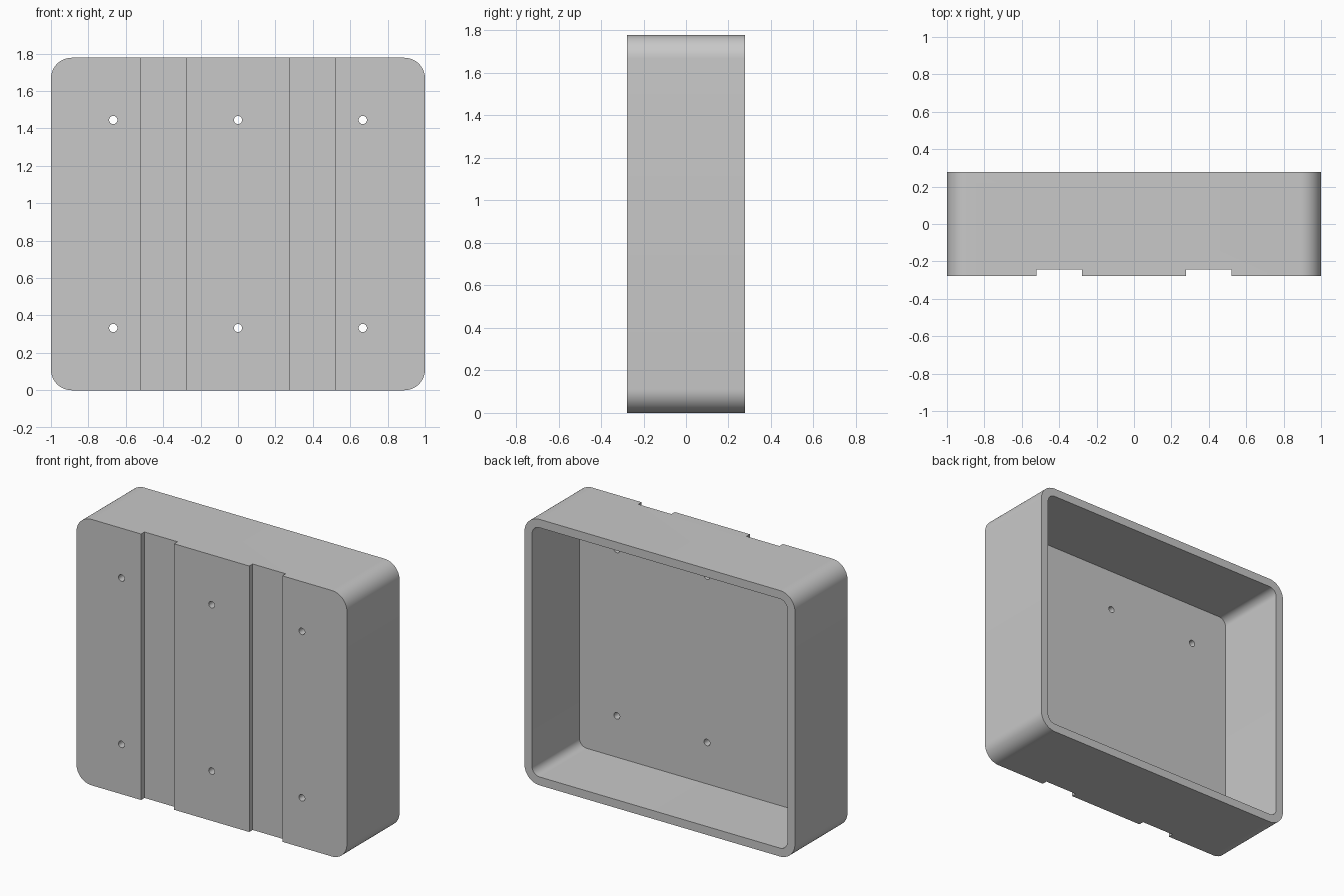
import bpy
import bmesh
from math import radians
from mathutils import Matrix

if "Cube" in bpy.data.objects:
    bpy.data.objects.remove(bpy.data.objects["Cube"], do_unlink=True)

WIDTH, DEPTH, HEIGHT = 2.0, 0.556, 1.778
WALL, RADIUS = 0.056, 0.111
FRONT = -DEPTH / 2

grey = bpy.data.materials.new("light_grey")
grey.use_nodes = True
colour = (0.58, 0.58, 0.58, 1)
grey.diffuse_color = colour
grey.node_tree.nodes["Principled BSDF"].inputs["Base Color"].default_value = colour


def make_object(name, bm):
    bmesh.ops.recalc_face_normals(bm, faces=bm.faces)
    mesh = bpy.data.meshes.new(name)
    bm.to_mesh(mesh)
    bm.free()
    mesh.materials.append(grey)
    obj = bpy.data.objects.new(name, mesh)
    bpy.context.collection.objects.link(obj)
    return obj


def block(name, x, y, z, radius=0):
    """Box spanning (low, high) ranges, with its y-running edges rounded."""
    bm = bmesh.new()
    spans = (x, y, z)
    centre = [(a + b) / 2 for a, b in spans]
    size = [b - a for a, b in spans]
    bmesh.ops.create_cube(bm, size=1, matrix=Matrix.Translation(centre) @ Matrix.Diagonal((*size, 1)))
    if radius:
        edges = [e for e in bm.edges if abs(e.verts[0].co.y - e.verts[1].co.y) > 0.1]
        bmesh.ops.bevel(bm, geom=edges, offset=radius, segments=12, profile=0.5, affect="EDGES")
    return make_object(name, bm)


def drill(name, x, z):
    bm = bmesh.new()
    place = Matrix.Translation((x, FRONT, z)) @ Matrix.Rotation(radians(90), 4, "X")
    bmesh.ops.create_cone(bm, cap_ends=True, segments=24, radius1=0.022, radius2=0.022,
                          depth=0.3, matrix=place)
    return make_object(name, bm)


# Rounded tray standing on edge, open at the back
tray = block("tray", (-WIDTH / 2, WIDTH / 2), (FRONT, -FRONT), (0, HEIGHT), RADIUS)
cutters = [block("cavity_cutter", (-WIDTH / 2 + WALL, WIDTH / 2 - WALL),
                 (FRONT + WALL, -FRONT + 0.2), (WALL, HEIGHT - WALL), RADIUS - WALL)]

# Two vertical channels across the front
for low, high in ((-0.522, -0.278), (0.278, 0.522)):
    cutters.append(block("channel_cutter", (low, high), (FRONT - 0.1, FRONT + 0.036),
                         (-0.1, HEIGHT + 0.1)))

# Six screw holes through the front panel
for x in (-0.667, 0, 0.667):
    for z in (0.333, HEIGHT - 0.333):
        cutters.append(drill("hole_cutter", x, z))

bpy.ops.object.select_all(action="DESELECT")
bpy.context.view_layer.objects.active = tray
tray.select_set(True)
for cutter in cutters:
    cutter.hide_render = True
    cut = tray.modifiers.new(cutter.name, "BOOLEAN")
    cut.operation = "DIFFERENCE"
    cut.solver = "EXACT"
    cut.object = cutter
    bpy.ops.object.modifier_apply(modifier=cut.name)
    bpy.data.objects.remove(cutter, do_unlink=True)

bpy.ops.object.shade_smooth_by_angle(angle=radians(30))
